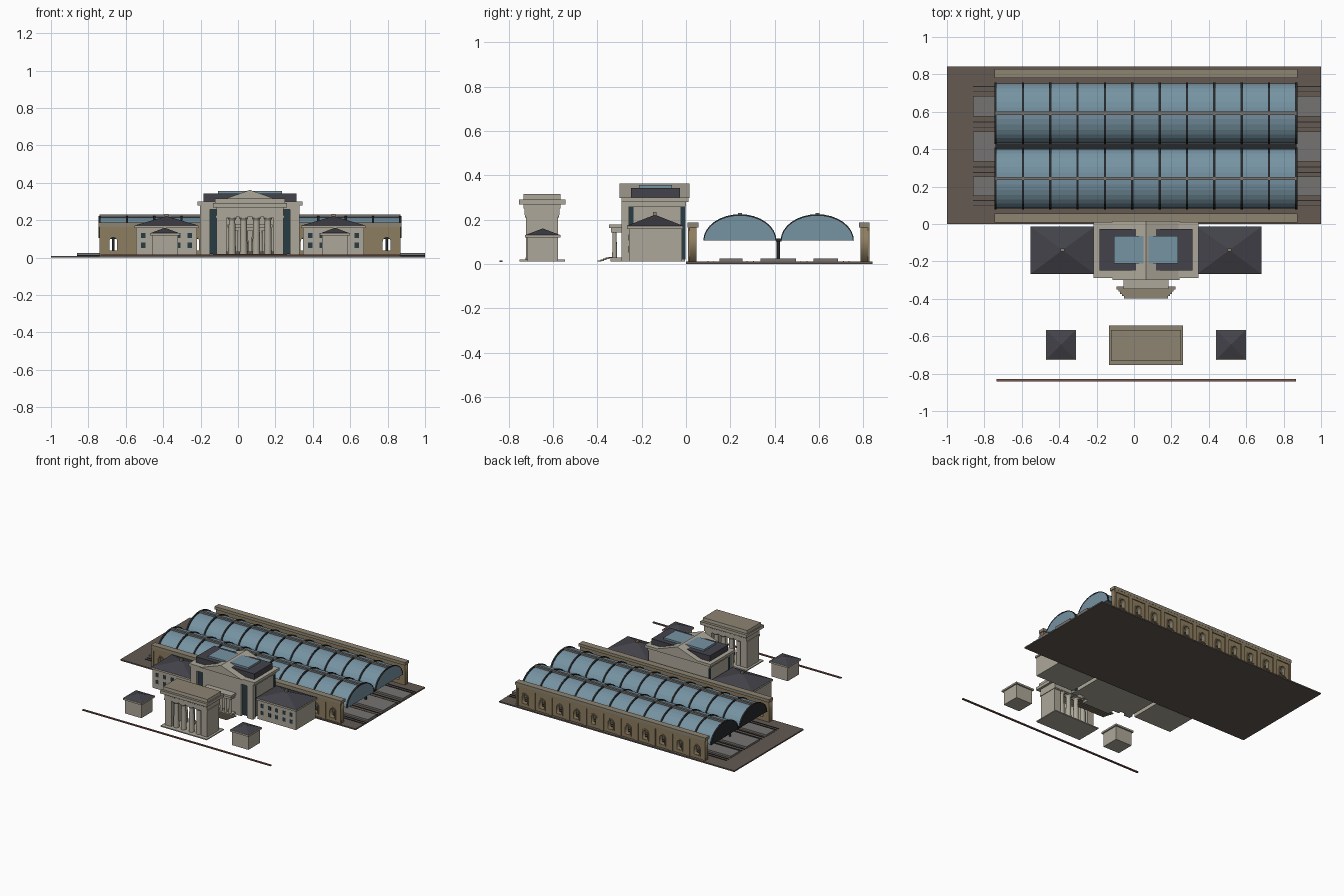
import bpy, bmesh, math

if "Cube" in bpy.data.objects:
    bpy.data.objects.remove(bpy.data.objects["Cube"])

def mat(name, r, g, b):
    m = bpy.data.materials.new(name)
    m.diffuse_color = (r, g, b, 1)
    m.use_nodes = True
    m.node_tree.nodes["Principled BSDF"].inputs["Base Color"].default_value = m.diffuse_color
    return m

STONE = mat("stone", .42, .39, .32)
TAN = mat("tan_brick", .27, .205, .115)
BUFF = mat("buff_stone", .27, .235, .17)
GLASS = mat("roof_glass", .18, .29, .36)
SLATE = mat("slate", .055, .055, .068)
IRON = mat("iron", .02, .022, .024)
PANE = mat("window_glass", .022, .045, .058)
EARTH = mat("track_bed", .125, .10, .083)
PAVE = mat("platform", .18, .175, .17)
RUST = mat("rust", .20, .10, .08)
CX = 0.064  # symmetry axis of the whole station
G = 0.012   # level on which the buildings stand

def mesh(name, verts, faces, m):
    me = bpy.data.meshes.new(name)
    me.from_pydata(verts, [], faces)
    bm = bmesh.new()
    bm.from_mesh(me)
    bmesh.ops.recalc_face_normals(bm, faces=bm.faces)
    bm.to_mesh(me)
    bm.free()
    me.materials.append(m)
    ob = bpy.data.objects.new(name, me)
    bpy.context.collection.objects.link(ob)
    return ob

def box(name, x0, x1, y0, y1, z0, z1, m):
    v = [(x, y, z) for x in (x0, x1) for y in (y0, y1) for z in (z0, z1)]
    f = [(0, 1, 3, 2), (4, 6, 7, 5), (0, 4, 5, 1), (2, 3, 7, 6), (0, 2, 6, 4), (1, 5, 7, 3)]
    return mesh(name, v, f, m)

def pyramid(name, x0, x1, y0, y1, z0, z1, m):
    v = [(x0, y0, z0), (x1, y0, z0), (x1, y1, z0), (x0, y1, z0), ((x0+x1)/2, (y0+y1)/2, z1)]
    return mesh(name, v, [(0, 1, 2, 3), (0, 1, 4), (1, 2, 4), (2, 3, 4), (3, 0, 4)], m)

def gable(name, x0, x1, y0, y1, z0, z1, m):
    c = (x0 + x1) / 2
    v = [(x, y, z) for y in (y0, y1) for x, z in ((x0, z0), (x1, z0), (c, z1))]
    return mesh(name, v, [(0, 1, 2), (3, 4, 5), (0, 1, 4, 3), (1, 2, 5, 4), (2, 0, 3, 5)], m)

def column(name, x, y, z0, z1, r, m, taper=.8, n=16):
    bm = bmesh.new()
    bmesh.ops.create_cone(bm, cap_ends=True, segments=n, radius1=r, radius2=r*taper, depth=z1-z0)
    bmesh.ops.translate(bm, verts=bm.verts, vec=(x, y, (z0+z1)/2))
    for f in bm.faces:
        f.smooth = len(f.verts) == 4
    me = bpy.data.meshes.new(name)
    bm.to_mesh(me)
    bm.free()
    me.materials.append(m)
    bpy.context.collection.objects.link(bpy.data.objects.new(name, me))

def arch(x, w, z0, z1):
    """Outline of a round-headed opening of half-width w."""
    return [(x-w, z0), (x+w, z0)] + [(x + w*math.cos(a*math.pi/8), z1-w + w*math.sin(a*math.pi/8)) for a in range(9)]

def plate(name, loops, y0, y1, m):
    """Upright plate from x/z outlines; inner outlines become holes."""
    cu = bpy.data.curves.new(name, 'CURVE')
    cu.dimensions, cu.fill_mode, cu.extrude = '2D', 'BOTH', (y1-y0)/2
    for pts in loops:
        s = cu.splines.new('POLY')
        s.points.add(len(pts)-1)
        for p, (a, b) in zip(s.points, pts):
            p.co = (a, b, 0, 1)
        s.use_cyclic_u = True
    cu.materials.append(m)
    ob = bpy.data.objects.new(name, cu)
    ob.location.y, ob.rotation_euler.x = (y0+y1)/2, math.pi/2
    bpy.context.collection.objects.link(ob)
    bpy.ops.object.select_all(action='DESELECT')
    ob.select_set(True)
    bpy.context.view_layer.objects.active = ob
    bpy.ops.object.convert(target='MESH')

# Track bed, platforms and rails
box("track_bed", -1, 1, 0, .842, 0, .01, EARTH)
for y0, y1 in ((.15, .255), (.335, .495), (.575, .685)):
    box("platform", -.86, 1, y0, y1, .01, .024, PAVE)
for y in (.10, .125, .275, .305, .515, .545, .71, .735):
    box("rail", -.86, 1, y-.002, y+.002, .01, .014, IRON)

# Train sheds: two elliptical vaults with ribs and ridge
X0, BAYS = -.740, 11
STEP = 1.608 / BAYS
X1 = X0 + BAYS*STEP
N = 16
def arc(yc, ry, rz):
    return [(yc - ry*math.cos(i*math.pi/N), .105 + rz*math.sin(i*math.pi/N)) for i in range(N+1)]

for yc in (.243, .592):
    p = arc(yc, .160, .112)
    v = [(x, y, z) for x in (X0, X1) for y, z in p]
    k = N + 1
    mesh("shed_vault", v, [(i, i+1, i+1+k, i+k) for i in range(N)], GLASS)
    for x, m in ((X0-.004, IRON), (X1+.004, GLASS)):
        mesh("shed_end_screen", [(x, y, z) for y, z in p], [tuple(range(k))], m)
    q = arc(yc, .165, .119)
    for b in range(BAYS+1):
        x = X0 + b*STEP
        v = [(x+s, y, z) for s in (-.006, .006) for prof in (p, q) for y, z in prof]
        f = [(0, k, 3*k, 2*k), (k-1, 2*k-1, 4*k-1, 3*k-1)]
        for i in range(N):
            f += [(i, i+1, k+i+1, k+i), (2*k+i, 2*k+i+1, 3*k+i+1, 3*k+i),
                  (k+i, k+i+1, 3*k+i+1, 3*k+i), (i, i+1, 2*k+i+1, 2*k+i)]
        mesh("shed_rib", v, f, IRON)
    box("shed_ridge", X0, X1, yc-.009, yc+.009, .213, .230, PAVE)
box("valley_beam", X0, X1, .405, .430, .100, .114, IRON)

# Long side walls with arched windows, pilasters and valley columns
mids = [X0 + (b+.5)*STEP for b in range(BAYS)]
for y0, y1, out in ((.015, .048, -1), (.788, .820, 1)):
    plate("side_wall", [[(X0, .01), (X1, .01), (X1, .172), (X0, .172)]]
          + [arch(x, .021, .038, .108) for x in mids], y0, y1, TAN)
    box("wall_cornice", X0-.005, X1+.005, y0-.008, y1+.008, .165, .187, BUFF)
    ya, yb = (y0-.007, y0) if out < 0 else (y1, y1+.007)
    for b in range(BAYS+1):
        x = X0 + b*STEP
        box("wall_pilaster", max(x-.016, X0), min(x+.016, X1), ya, yb, .01, .166, TAN)
    for x in mids:
        plate("window_surround", [arch(x, .03, .03, .118), arch(x, .021, .038, .108)], ya+.001, yb-.001, TAN)
        box("window_frieze", x-.057, x+.057, ya, yb, .145, .166, TAN)
for x in mids:
    column("shed_column", x, .417, .02, .105, .008, IRON, 1, 10)

# Wings with hipped roofs, and the gate lodges
for s in (-1, 1):
    c = CX + s*.446
    box("wing_body", c-.163, c+.163, -.258, -.018, G, .162, STONE)
    box("wing_eave", c-.172, c+.172, -.267, -.013, .158, .172, STONE)
    pyramid("wing_roof", c-.171, c+.171, -.266, -.014, .172, .222, SLATE)
    box("wing_finial", c-.010, c+.010, -.148, -.132, .212, .234, BUFF)
    for i in range(-2, 3):
        for z in (.052, .105):
            x = c + i*.062
            box("wing_window", x-.012, x+.012, -.260, -.250, z, z+.028, PANE)
    c = CX + s*.455
    box("lodge_body", c-.070, c+.070, -.715, -.577, G, .122, STONE)
    box("lodge_eave", c-.080, c+.080, -.726, -.566, .118, .131, STONE)
    pyramid("lodge_roof", c-.077, c+.077, -.723, -.569, .131, .160, SLATE)

# Great hall body, corner piers, tall windows and cornice
L, R, F, B = CX-.262, CX+.262, -.272, .0
box("hall_body", L+.008, R-.008, F+.008, B-.004, G, .28, STONE)
box("hall_centre", CX-.165, CX+.165, F-.016, F+.02, G, .28, STONE)
for s in (-1, 1):
    xa, xb = sorted((CX+s*.214, CX+s*.266))
    box("hall_corner_pier", xa, xb, F-.018, F+.014, G, .28, STONE)
    xa, xb = sorted((CX+s*.165, CX+s*.214))
    box("hall_front_window", xa, xb, F-.002, F+.012, .02, .262, PANE)
    xa, xb = sorted((CX+s*.252, CX+s*.258))
    for y in (F+.014, B-.024):
        box("hall_side_window", xa, xb, y, y+.022, .02, .262, PANE)
box("hall_frieze", L, R, F-.016, B, .258, .282, STONE)
box("hall_cornice", CX-.280, CX+.280, -.290, .012, .280, .300, STONE)

# Hall roof: dark attic, glazed lantern, cross gable with pediment
box("hall_attic", CX-.248, CX+.248, -.248, -.026, .30, .343, SLATE)
box("hall_lantern", CX-.171, CX+.171, -.211, -.064, .34, .357, GLASS)
gable("hall_cross_gable", CX-.18, CX+.18, -.300, .016, .298, .362, STONE)

# Entrance porch and steps
box("porch_floor", CX-.115, CX+.115, -.340, -.285, G, .03, STONE)
for i in range(6):
    column("porch_column", CX-.095+i*.038, -.322, .03, .145, .011, STONE)
box("porch_entablature", CX-.112, CX+.112, -.338, -.285, .142, .165, STONE)
box("porch_cornice", CX-.120, CX+.120, -.348, -.285, .162, .178, STONE)
for i in range(5):
    w, y = .118 + .010*i, -.398 + .012*i
    box("porch_step", CX-w, CX+w, y, y+.016, .010+.004*i, .016+.004*i, BUFF)

# Ceremonial gateway: piers, columns, entablature, attic
box("gateway_base", CX-.197, CX+.197, -.752, -.545, G, .020, STONE)
for s in (-1, 1):
    xa, xb = sorted((CX+s*.125, CX+s*.180))
    box("gateway_pier", xa, xb, -.722, -.577, .015, .225, STONE)
    box("gateway_pier_cap", xa-.004, xb+.004, -.727, -.572, .212, .226, STONE)
for x in (-.096, -.034, .034, .096):
    for y in (-.702, -.597):
        column("gateway_column", CX+x, y, .015, .205, .021, STONE)
        column("gateway_capital", CX+x, y, .200, .212, .017, STONE, 1.4)
        box("gateway_abacus", CX+x-.024, CX+x+.024, y-.022, y+.022, .212, .222, STONE)
box("gateway_entablature", CX-.180, CX+.180, -.728, -.570, .220, .272, STONE)
for i in range(19):
    x = CX - .171 + i*.019
    for y in (-.729, -.569):
        box("gateway_triglyph", x-.005, x+.005, y-.004, y+.004, .250, .272, STONE)
box("gateway_cornice", CX-.198, CX+.198, -.753, -.543, .268, .290, STONE)
box("gateway_attic", CX-.188, CX+.188, -.732, -.566, .288, .314, STONE)
for n, w, ya, yb, z in (("gateway_roof", .188, -.732, -.566, .314), ("gateway_ledge", .198, -.753, -.543, .290)):
    box(n, CX-w, CX+w, ya, yb, z-.001, z+.001, BUFF)

# Boundary kerb along the street
box("boundary_kerb", -.735, .865, -.842, -.828, .008, .016, RUST)
